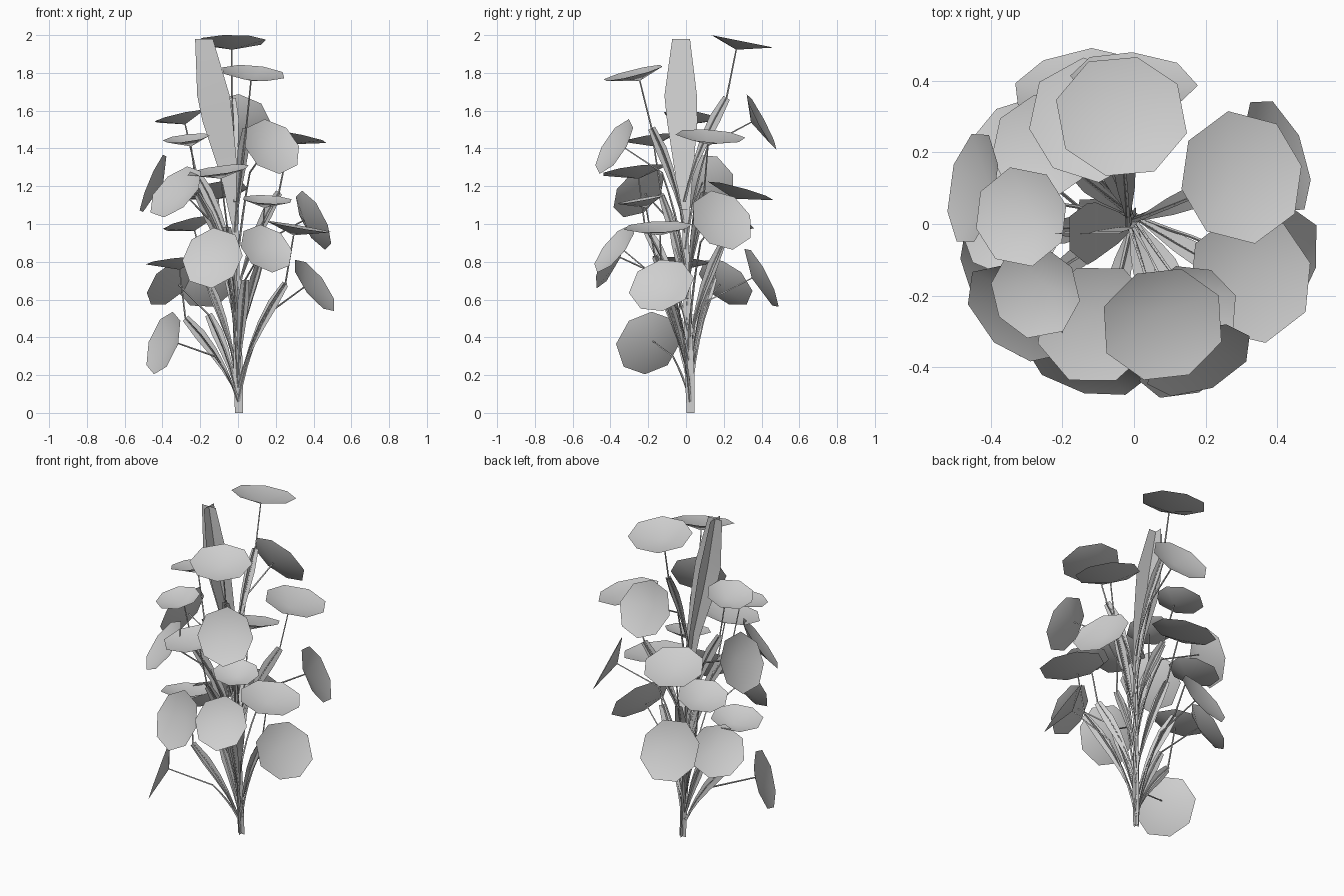
import bpy, bmesh, math
from mathutils import Vector

if "Cube" in bpy.data.objects:
    bpy.data.objects.remove(bpy.data.objects["Cube"], do_unlink=True)


def make_material(name, color):
    mat = bpy.data.materials.new(name)
    mat.use_nodes = True
    mat.diffuse_color = color
    mat.node_tree.nodes["Principled BSDF"].inputs["Base Color"].default_value = color
    return mat


GREY = make_material("plain grey", (0.62, 0.62, 0.62, 1))
UP = Vector((0, 0, 1))
X_AND_Y = (Vector((1, 0, 0)), Vector((0, 1, 0)))
SIDES = 8


def finish(name, bm, angle):
    mesh = bpy.data.meshes.new(name)
    bm.to_mesh(mesh)
    bm.free()
    mesh.materials.append(GREY)
    obj = bpy.data.objects.new(name, mesh)
    bpy.context.collection.objects.link(obj)
    bpy.ops.object.select_all(action="DESELECT")
    obj.select_set(True)
    bpy.context.view_layer.objects.active = obj
    bpy.ops.object.shade_smooth_by_angle(angle=math.radians(angle))


def stem_point(z):
    """Centre of the main stem at a height."""
    return Vector((0.005 - 0.02 * z, 0.025 - 0.03 * z, z))


def tube(name, points, radii, sides=4):
    bm = bmesh.new()
    rings = []
    for i, p in enumerate(points):
        tangent = (points[min(i + 1, len(points) - 1)] - points[max(i - 1, 0)]).normalized()
        u = tangent.cross(Vector((0.3, 0.9, 0.1))).normalized()
        v = tangent.cross(u)
        angles = [math.tau * k / sides for k in range(sides)]
        rings.append([bm.verts.new(p + radii[i] * (u * math.cos(a) + v * math.sin(a))) for a in angles])
    for low, high in zip(rings, rings[1:]):
        for k in range(sides):
            n = (k + 1) % sides
            bm.faces.new((low[k], low[n], high[n], high[k]))
    bm.faces.new(rings[0][::-1])
    bm.faces.new(rings[-1])
    finish(name, bm, 60)


def crossed_blade(name, spine, widths, sides):
    """Long shape made of flat strips crossing on one axis."""
    bm = bmesh.new()
    for side in sides:
        rows = [(bm.verts.new(p - side * w), bm.verts.new(p + side * w))
                for p, w in zip(spine, widths)]
        for a, b in zip(rows, rows[1:]):
            bm.faces.new((a[0], a[1], b[1], b[0]))
    finish(name, bm, 30)


def round_leaf(name, center, normal, radius, hub, phase):
    """Shallow funnel whose tip is the hub of the stalk."""
    u = normal.cross(Vector((0.2, 0.3, 0.9))).normalized()
    v = normal.cross(u)
    bm = bmesh.new()
    tip = bm.verts.new(hub)
    rim = []
    for k in range(SIDES):
        a = math.tau * k / SIDES + phase
        r = radius * (1.02 + 0.04 * math.sin(2 * a + phase))
        rim.append(bm.verts.new(center + r * (u * math.cos(a) + v * math.sin(a))))
    for k in range(SIDES):
        bm.faces.new((tip, rim[k], rim[(k + 1) % SIDES]))
    finish(name, bm, 60)


def arc(p0, p1, p2, steps=5):
    """Points along a bend from p0 to p2."""
    return [p0.lerp(p1, i / steps).lerp(p1.lerp(p2, i / steps), i / steps)
            for i in range(steps + 1)]


# Leaves: centre, facing direction, radius
upper_leaves = [
    ((-0.035, 0.3, 1.967), (0, 0.2, 1), 0.178),
    ((0.08, -0.28, 1.8), (0.1, -0.25, 1), 0.167),
    ((0, 0.4, 1.54), (0.1, 0.88, 0.47), 0.17),
    ((-0.315, 0.02, 1.57), (-0.23, 0.1, 1), 0.135),
    ((-0.275, -0.19, 1.455), (-0.13, -0.15, 1), 0.127),
    ((0.18, -0.38, 1.41), (0.35, -0.76, 0.5), 0.16),
    ((0.3, 0.13, 1.465), (0.2, 0.08, 1), 0.178),
    ((-0.105, -0.28, 1.285), (-0.13, -0.13, 1), 0.167),
    ((-0.45, 0.1, 1.215), (-0.9, 0.15, 0.38), 0.165),
    ((-0.33, -0.25, 1.17), (-0.6, -0.55, 0.6), 0.165),
    ((-0.12, 0.29, 1.175), (-0.1, 0.27, 1), 0.175),
]
lower_leaves = [
    ((0.155, -0.24, 1.13), (0.05, -0.18, 1), 0.13),
    ((-0.26, 0.21, 1.005), (-0.25, 0.15, 1), 0.145),
    ((0.4, 0.19, 1.02), (0.8, 0.33, 0.43), 0.17),
    ((0.325, -0.15, 0.985), (0.17, -0.04, 1), 0.177),
    ((0.15, -0.38, 0.87), (0.35, -0.72, 0.6), 0.15),
    ((-0.135, -0.4, 0.82), (-0.25, -0.87, 0.4), 0.167),
    ((-0.34, -0.01, 0.805), (-0.12, 0.1, 1), 0.142),
    ((-0.17, 0.4, 0.715), (-0.2, 0.87, 0.45), 0.175),
    ((0.405, -0.13, 0.675), (0.75, -0.3, 0.55), 0.172),
    ((-0.36, 0.21, 0.69), (-0.6, 0.5, 0.6), 0.157),
    ((-0.395, -0.2, 0.37), (-0.85, -0.4, 0.3), 0.177),
]

for i, (c, n, r) in enumerate(upper_leaves + lower_leaves):
    center, normal = Vector(c), Vector(n).normalized()
    inward = Vector((-c[0], -c[1], 0))
    inward = (inward - normal * inward.dot(normal)).normalized()
    hub = center - normal * 0.05 + inward * 0.025
    round_leaf(f"leaf_{i + 1}", center, normal, r, hub, i * 0.7)

    # Stalk climbs off the stem to a knee, then runs straight to the hub
    knee = hub - normal * 0.26
    start = stem_point(max(0.06, knee.z - 0.55))
    bend = start.lerp(knee, 0.5) - Vector((knee.x, knee.y, 0)) * 0.25
    path = arc(start, bend, knee)
    tube(f"leaf_stalk_{i + 1}", path + [hub], [0.008, 0.007, 0.006, 0.006, 0.005, 0.005, 0.004])

    # Crossed bud reaching up to the knee, under the leaves that face up
    if normal.z > 0.58:
        side = (knee - bend).cross(UP).normalized()
        across = side.cross(knee - bend).normalized()
        crossed_blade(f"bud_{i + 1}", path[1:], [0.007, 0.015, 0.025, 0.031, 0.02],
                      (side, across))

# Main stem
heights = [0, 0.2, 0.5, 0.8, 1.08]
crossed_blade("main_stem", [stem_point(z) for z in heights],
              [0.021, 0.025, 0.021, 0.018, 0.014], X_AND_Y)

# Tall unopened leaf at the top
spine = [(-0.015, -0.005, 1.0), (-0.045, -0.01, 1.25), (-0.107, -0.02, 1.54),
         (-0.13, -0.028, 1.68), (-0.18, -0.026, 1.98)]
crossed_blade("tall_bud", [Vector(p) for p in spine], [0.02, 0.045, 0.08, 0.086, 0.047], X_AND_Y)
